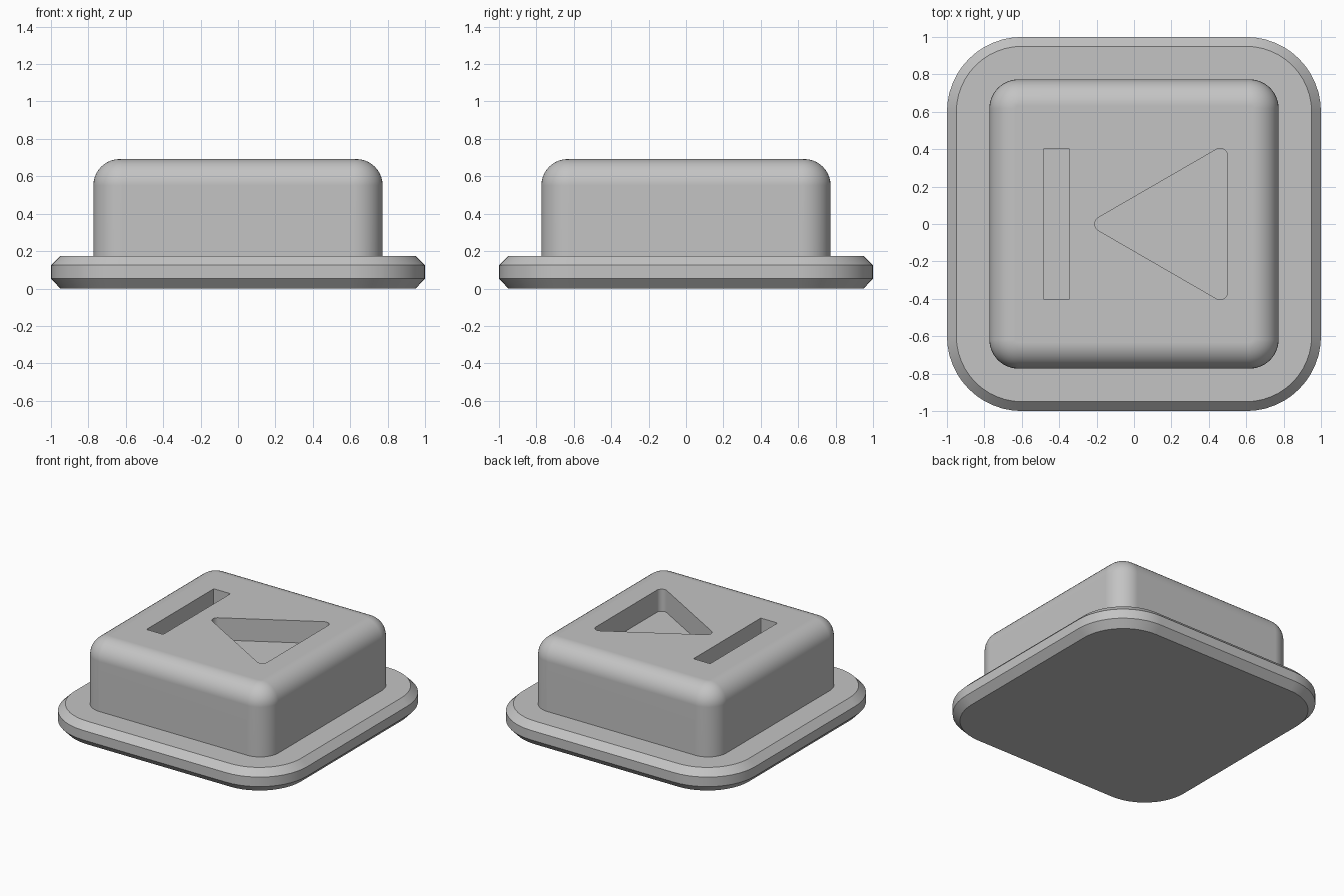
import bpy, bmesh
from math import cos, sin, pi, radians

cube = bpy.data.objects.get("Cube")
if cube:
    bpy.data.objects.remove(cube, do_unlink=True)

grey = bpy.data.materials.new("light_grey")
grey.use_nodes = True
COLOUR = (0.55, 0.55, 0.55, 1)
grey.diffuse_color = COLOUR
grey.node_tree.nodes["Principled BSDF"].inputs["Base Color"].default_value = COLOUR


def arc(cx, cy, r, start, end, steps):
    """Points along a circular arc, angles in degrees."""
    angles = [radians(start + (end - start) * i / steps) for i in range(steps + 1)]
    return [(cx + r * cos(a), cy + r * sin(a)) for a in angles]


def rounded_rect(hx, hy, r, steps=12):
    points = []
    for i, (sx, sy) in enumerate([(1, 1), (-1, 1), (-1, -1), (1, -1)]):
        points += arc(sx * (hx - r), sy * (hy - r), r, 90 * i, 90 * i + 90, steps)
    return points


def loft(name, layers):
    """Skin a closed solid through (outline, z) layers, bottom to top."""
    bm = bmesh.new()
    rings = [[bm.verts.new((x, y, z)) for x, y in outline] for outline, z in layers]
    n = len(rings[0])
    for low, high in zip(rings, rings[1:]):
        for i in range(n):
            j = (i + 1) % n
            bm.faces.new((low[i], low[j], high[j], high[i]))
    bm.faces.new(rings[0][::-1])
    bm.faces.new(rings[-1])
    mesh = bpy.data.meshes.new(name)
    bm.to_mesh(mesh)
    bm.free()
    mesh.materials.append(grey)
    obj = bpy.data.objects.new(name, mesh)
    bpy.context.collection.objects.link(obj)
    return obj


def activate(obj):
    bpy.ops.object.select_all(action='DESELECT')
    obj.select_set(True)
    bpy.context.view_layer.objects.active = obj


def finish(obj):
    activate(obj)
    bpy.ops.object.shade_smooth_by_angle(angle=radians(30))
    weighted = obj.modifiers.new("even_normals", 'WEIGHTED_NORMAL')
    weighted.keep_sharp = True


# Base flange with chamfered rims
SLAB_TOP, CHAMFER = 0.175, 0.05
inner = rounded_rect(1 - CHAMFER, 1 - CHAMFER, 0.35)
outer = rounded_rect(1, 1, 0.4)
flange = loft("base_flange", [(inner, 0), (outer, 0.053),
                              (outer, 0.125), (inner, SLAB_TOP)])
finish(flange)

# Button body with a rounded top edge
HALF, TOP, CORNER, FILLET, STEPS = 0.773, 0.692, 0.155, 0.14, 10
layers = [(rounded_rect(HALF, HALF, CORNER), SLAB_TOP - 0.005)]
for i in range(STEPS + 1):
    a = pi / 2 * i / STEPS
    inset = FILLET * (1 - cos(a))
    outline = rounded_rect(HALF - inset, HALF - inset, CORNER - inset)
    layers.append((outline, TOP - FILLET + FILLET * sin(a)))
body = loft("button_body", layers)

# Recessed bar and triangle symbols
DEPTH = 0.168
bar = [(x - 0.415, y) for x, y in rounded_rect(0.07, 0.403, 0.006, 3)]
triangle = (arc(0.46, 0.364, 0.04, 0, 120, 10)
            + arc(-0.17, 0, 0.04, 120, 240, 10)
            + arc(0.46, -0.364, 0.04, 240, 360, 10))
for name, outline in (("bar_cutter", bar), ("triangle_cutter", triangle)):
    cutter = loft(name, [(outline, TOP - DEPTH), (outline, TOP + 0.1)])
    cutter.hide_render = True
    activate(body)
    cut = body.modifiers.new(name, 'BOOLEAN')
    cut.operation = 'DIFFERENCE'
    cut.solver = 'EXACT'
    cut.object = cutter
    bpy.ops.object.modifier_apply(modifier=cut.name)
    bpy.data.objects.remove(cutter, do_unlink=True)
finish(body)
